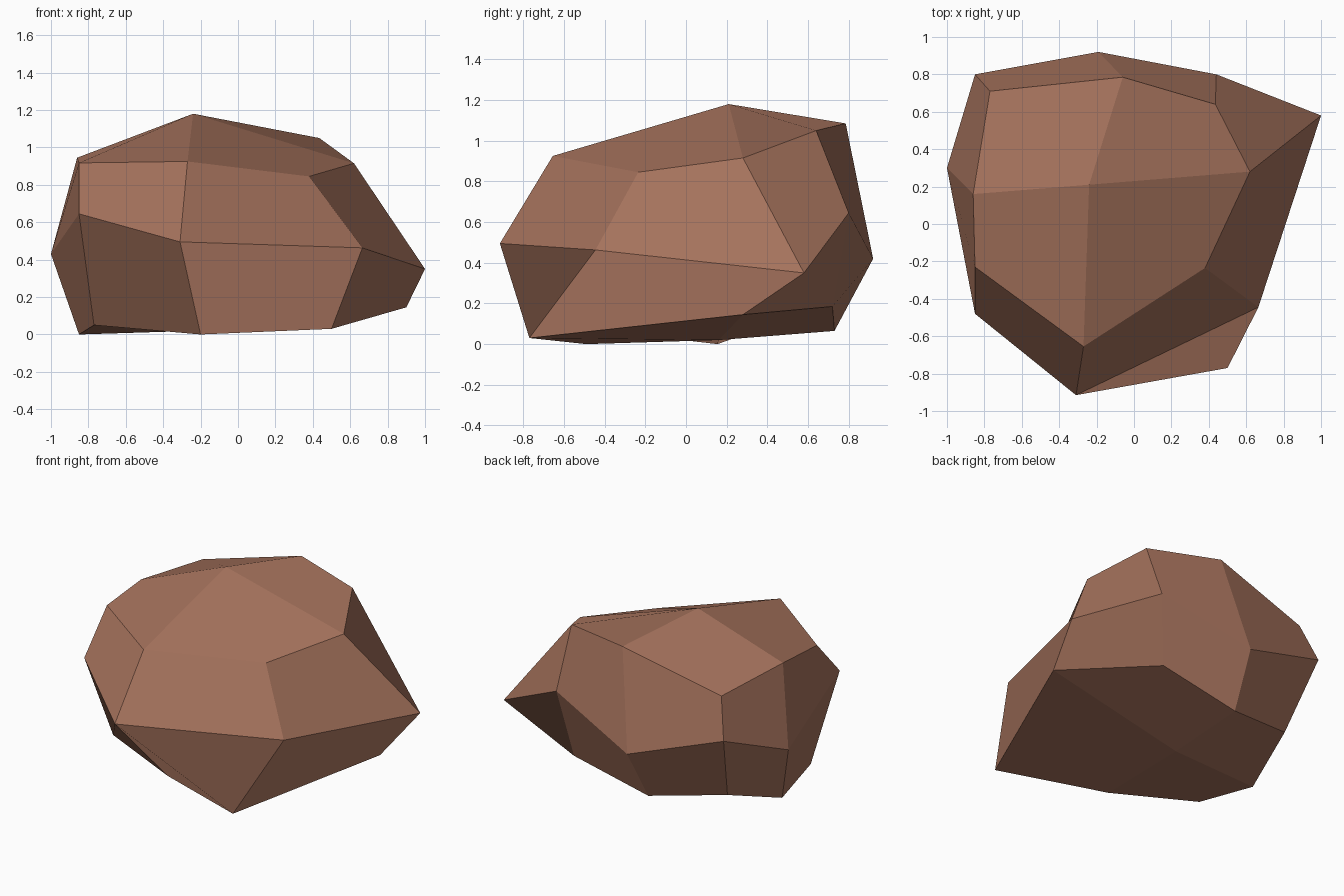
import bpy, bmesh

if "Cube" in bpy.data.objects:
    bpy.data.objects.remove(bpy.data.objects["Cube"])

# Rock: a once-subdivided cube (3x3x3 lattice shell) with each lattice point pushed out of place.
# Layers run bottom to top, rows front to back, points left to right.
LAYERS = [
    [[(-.77, -.275, .05), (-.20, -.49, 0), (.50, -.77, .03)],
     [(-.85, .155, 0), (-.21, .16, .02), (.90, .28, .145)],
     [(-.74, .60, .16), (-.22, .73, .065), (.36, .72, .185)]],
    [[(-.85, -.48, .645), (-.31, -.915, .495), (.665, -.445, .463)],
     [(-1, .30, .43), None, (1, .58, .35)],
     [(-.85, .80, .64), (-.19, .92, .42), (.44, .80, .645)]],
    [[(-.85, -.23, .917), (-.27, -.655, .925), (.38, -.235, .845)],
     [(-.86, .16, .945), (-.24, .21, 1.18), (.62, .28, .915)],
     [(-.77, .71, .90), (-.06, .785, 1.085), (.435, .64, 1.05)]],
]

bm = bmesh.new()
grid = {}
for k, layer in enumerate(LAYERS):
    for j, row in enumerate(layer):
        for i, p in enumerate(row):
            if p:
                grid[i - 1, j - 1, k - 1] = bm.verts.new(p)

# Four quads on each cube side, each starting at the side's centre
for axis in range(3):
    u, v = (axis + 1) % 3, (axis + 2) % 3
    for side in (-1, 1):
        for su in (-1, 1):
            for sv in (-1, 1):
                quad = []
                for a, b in ((0, 0), (su, 0), (su, sv), (0, sv)):
                    key = [0, 0, 0]
                    key[axis], key[u], key[v] = side, a, b
                    quad.append(grid[tuple(key)])
                if side * su * sv < 0:      # keep normals outward
                    quad = [quad[0], quad[3], quad[2], quad[1]]
                bm.faces.new(quad)

mesh = bpy.data.meshes.new("rock")
bm.to_mesh(mesh)
bm.free()
rock = bpy.data.objects.new("rock", mesh)
bpy.context.collection.objects.link(rock)

# Single brown stone colour
stone = bpy.data.materials.new("brown stone")
stone.diffuse_color = (.38, .17, .108, 1)
stone.use_nodes = True
stone.node_tree.nodes["Principled BSDF"].inputs["Base Color"].default_value = stone.diffuse_color
mesh.materials.append(stone)
